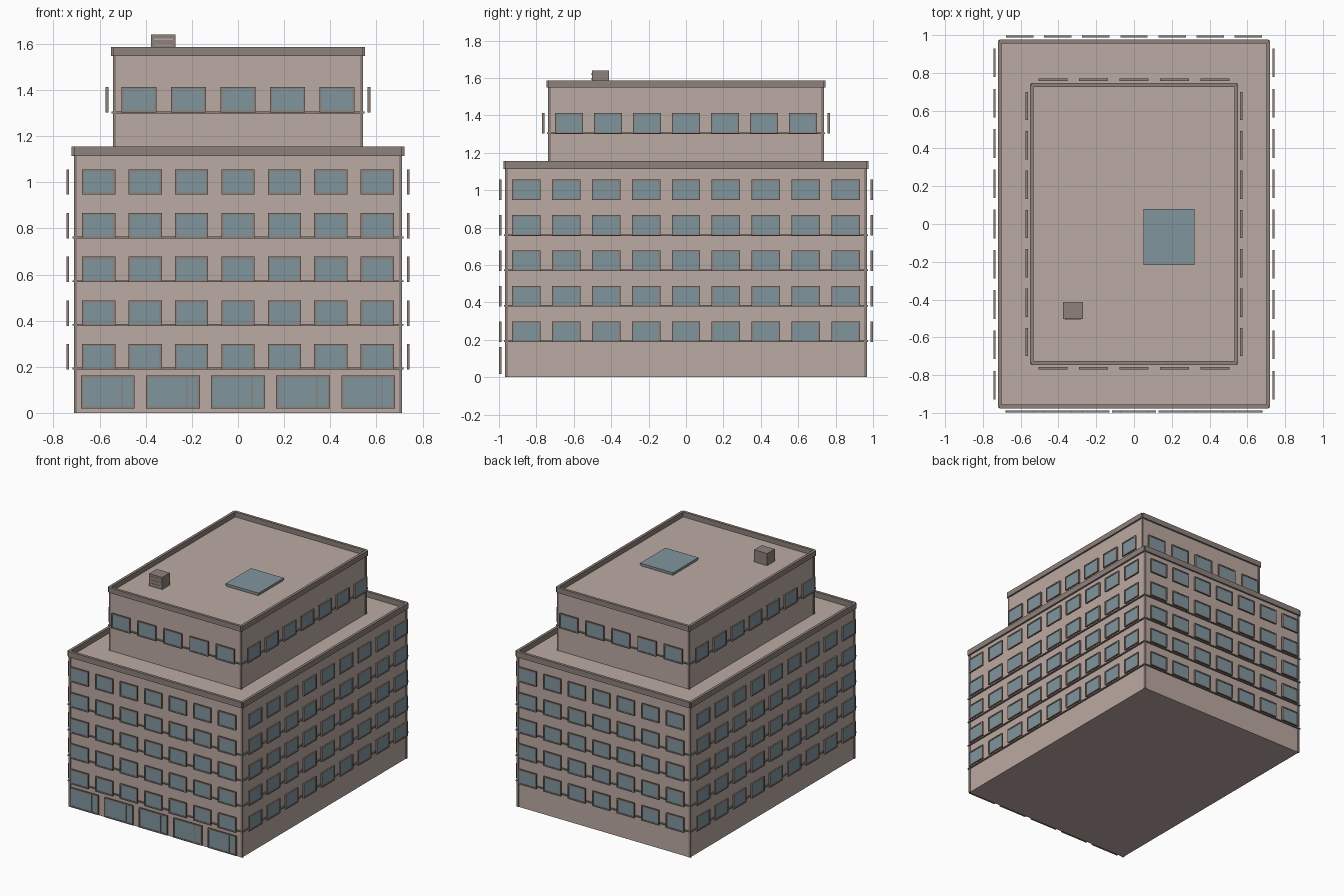
import bpy, bmesh
from mathutils import Matrix, Vector
from math import pi

if "Cube" in bpy.data.objects:
    bpy.data.objects.remove(bpy.data.objects["Cube"])


def material(name, rgb):
    m = bpy.data.materials.new(name)
    m.diffuse_color = (*rgb, 1)
    m.use_nodes = True
    m.node_tree.nodes["Principled BSDF"].inputs["Base Color"].default_value = m.diffuse_color
    return m


WALL = material("wall", (0.50, 0.40, 0.36))
TRIM = material("trim", (0.27, 0.22, 0.20))
GLASS = material("glass", (0.22, 0.30, 0.34))


def box(bm, lo, hi, rot=Matrix.Identity(4)):
    lo, hi = Vector(lo), Vector(hi)
    m = rot @ Matrix.Translation((lo + hi) / 2) @ Matrix.Diagonal((*(hi - lo), 1))
    bmesh.ops.create_cube(bm, size=1, matrix=m)


def finish(bm, name, mat):
    me = bpy.data.meshes.new(name)
    bm.to_mesh(me)
    bm.free()
    me.materials.append(mat)
    ob = bpy.data.objects.new(name, me)
    bpy.context.collection.objects.link(ob)
    return ob


def solid(name, lo, hi, mat):
    bm = bmesh.new()
    box(bm, lo, hi)
    return finish(bm, name, mat)


def block(name, hx, hy, z0, z1, parapet, bands):
    # main mass, its top is the flat roof
    solid(name + "_walls", (-hx, -hy, z0), (hx, hy, z1), WALL)
    # parapet bars with notched corners
    bm = bmesh.new()
    t, o = 0.02, 0.013
    for s in (-1, 1):
        y0, y1 = sorted((s * (hy + o - t), s * (hy + o)))
        box(bm, (-hx - 0.004, y0, z1 - 0.002), (hx + 0.004, y1, parapet))
        x0, x1 = sorted((s * (hx + o - t), s * (hx + o)))
        box(bm, (x0, -hy - 0.004, z1 - 0.002), (x1, hy + 0.004, parapet))
    finish(bm, name + "_parapet", TRIM)
    # corner posts
    bm = bmesh.new()
    for sx in (-1, 1):
        for sy in (-1, 1):
            x, y = sx * (hx - 0.003), sy * (hy - 0.003)
            box(bm, (x - 0.007, y - 0.007, z0), (x + 0.007, y + 0.007, z1))
    finish(bm, name + "_corner_posts", TRIM)
    # string courses
    bm = bmesh.new()
    for z in bands:
        box(bm, (-hx - 0.01, -hy - 0.01, z - 0.004), (hx + 0.01, hy + 0.01, z + 0.004))
    finish(bm, name + "_string_courses", TRIM)


def windows(name, side, wall, count, pitch, w, rows, h, mullion=None):
    # a grid of framed panes standing just clear of the wall; side 0 is front
    rot = Matrix.Rotation(side * pi / 2, 4, 'Z')
    frames, panes = bmesh.new(), bmesh.new()
    back, front, f = -wall - 0.024, -wall - 0.036, 0.009
    for z in rows:
        for i in range(count):
            x = (i - (count - 1) / 2) * pitch
            a, b = x - w / 2, x + w / 2
            for lo, hi in (((a, z), (a + f, z + h)), ((b - f, z), (b, z + h)),
                           ((a + f, z), (b - f, z + f)),
                           ((a + f, z + h - f), (b - f, z + h))):
                box(frames, (lo[0], front, lo[1]), (hi[0], back, hi[1]), rot)
            if mullion is not None:
                m = x + mullion
                box(frames, (m - 0.003, front, z + f), (m + 0.003, back, z + h - f), rot)
            box(panes, (a + f, front + 0.004, z + f), (b - f, back, z + h - f), rot)
    finish(frames, name + "_frames", TRIM)
    finish(panes, name + "_glass", GLASS)


# Lower and upper masses
LX, LY, UX, UY = 0.708, 0.963, 0.538, 0.733
block("lower", LX, LY, 0, 1.115, 1.155, [0.193 + 0.189 * i for i in range(4)])
block("upper", UX, UY, 1.11, 1.55, 1.587, [1.303])

# Office windows on all four sides
floors = [0.188 + 0.1895 * i for i in range(5)]
for side, label in enumerate(("front", "right", "back", "left")):
    if side % 2 == 0:
        windows("lower_" + label, side, LY, 7, 0.2015, 0.145, floors, 0.11)
        windows("upper_" + label, side, UY, 5, 0.2145, 0.152, [1.303], 0.11)
    else:
        windows("lower_" + label, side, LX, 9, 0.2133, 0.152, floors, 0.11)
        windows("upper_" + label, side, UX, 7, 0.2083, 0.15, [1.303], 0.11)

# Ground floor shopfronts
windows("shopfront", 0, LY, 5, 0.2822, 0.233, [0.018], 0.144, mullion=0.06)

# Roof skylight
solid("skylight_curb", (0.055, -0.212, 1.549), (0.315, 0.075, 1.56), TRIM)
solid("skylight_glass", (0.05, -0.217, 1.56), (0.32, 0.08, 1.572), GLASS)

# Roof vent with louvre slats
solid("roof_vent", (-0.377, -0.503, 1.549), (-0.27, -0.413, 1.64), TRIM)
bm = bmesh.new()
for z in (1.57, 1.595, 1.62):
    box(bm, (-0.365, -0.507, z - 0.003), (-0.282, -0.502, z + 0.003))
finish(bm, "vent_louvres", WALL)
